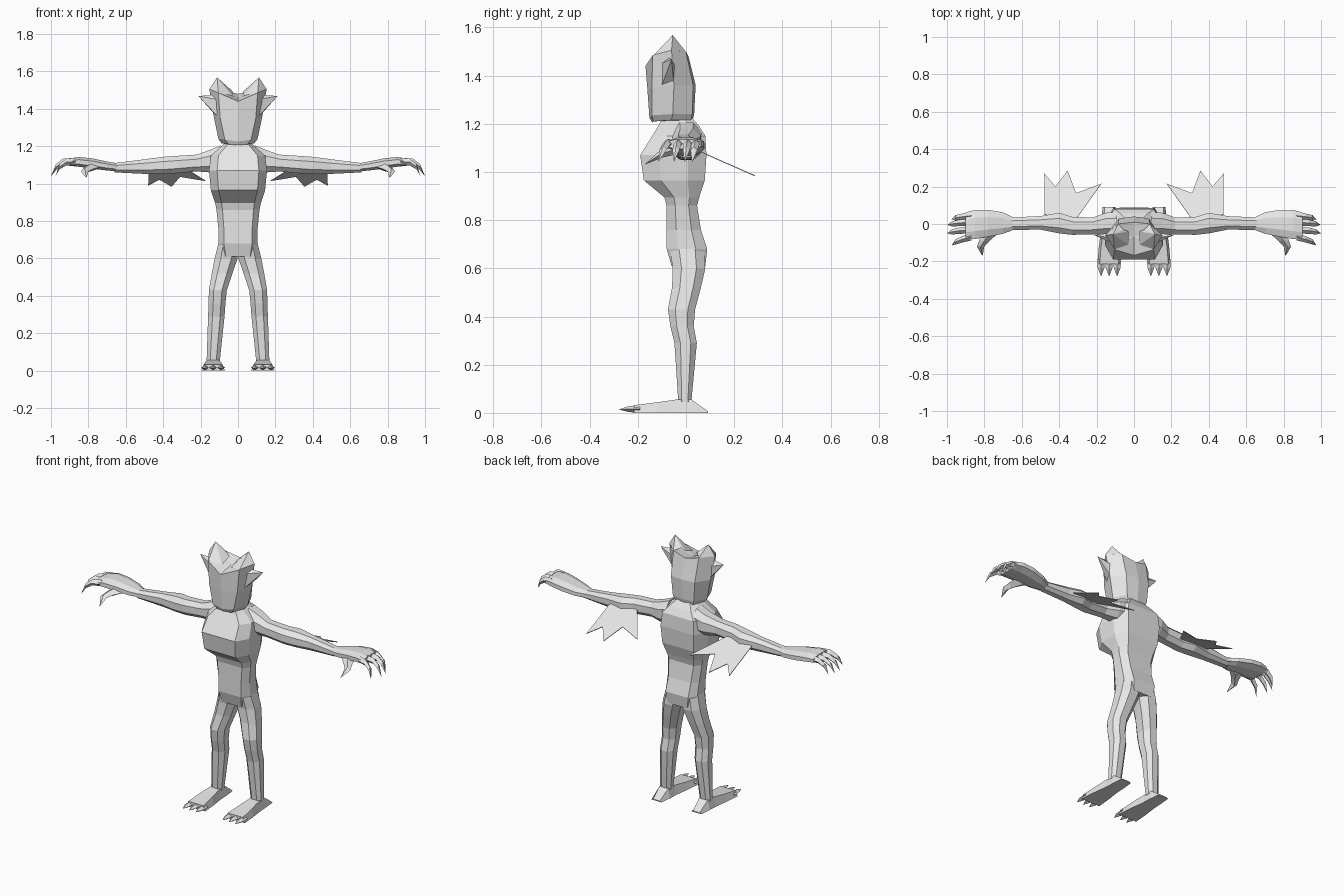
import bpy
import bmesh

grey = bpy.data.materials.new("light_grey")
grey.diffuse_color = (0.8, 0.8, 0.8, 1)


def make(name, verts, faces, mirror=True):
    """Flat-shaded mesh, optionally mirrored across x = 0."""
    me = bpy.data.meshes.new(name)
    bm = bmesh.new()
    vs = [bm.verts.new(v) for v in verts]
    for f in faces:
        bm.faces.new([vs[i] for i in f])
    bmesh.ops.recalc_face_normals(bm, faces=bm.faces)
    bm.to_mesh(me)
    bm.free()
    ob = bpy.data.objects.new(name, me)
    me.materials.append(grey)
    bpy.context.collection.objects.link(ob)
    if mirror:
        mod = ob.modifiers.new("mirror", 'MIRROR')
        mod.use_mirror_merge = False
    return ob


def ring(axis, pos, a0, a1, b0, b1, c=0.27, d=0.27):
    """Octagonal section across an axis; a and b are the other two axes in order."""
    ca, cb = (a1 - a0) * c, (b1 - b0) * d
    pts = [(a0 + ca, b0), (a1 - ca, b0), (a1, b0 + cb), (a1, b1 - cb),
           (a1 - ca, b1), (a0 + ca, b1), (a0, b1 - cb), (a0, b0 + cb)]
    return [{'x': (pos, a, b), 'y': (a, pos, b), 'z': (a, b, pos)}[axis] for a, b in pts]


def diamond(axis, c, r, s):
    """Four-sided section for fingers, toes and claws."""
    x, y, z = c
    if axis == 'x':
        return [(x, y - r, z), (x, y, z - s), (x, y + r, z), (x, y, z + s)]
    return [(x - r, y, z), (x, y, z - s), (x + r, y, z), (x, y, z + s)]


def loft(name, rings, tip=None, mirror=True):
    """Skin a list of equal sections and close the ends, the last with a point if given."""
    n = len(rings[0])
    verts = [p for r in rings for p in r]
    faces = [list(range(n))]
    for k in range(len(rings) - 1):
        for i in range(n):
            j = (i + 1) % n
            faces.append([k * n + i, k * n + j, k * n + n + j, k * n + n + i])
    last = (len(rings) - 1) * n
    if tip:
        verts.append(tip)
        faces += [[last + i, last + (i + 1) % n, len(verts) - 1] for i in range(n)]
    else:
        faces.append([last + i for i in range(n)])
    return make(name, verts, faces, mirror)


# Torso with jutting chest: z, half width, front y, back y
torso = [(0.61, 0.09, -0.06, 0.08), (0.68, 0.105, -0.08, 0.088), (0.76, 0.105, -0.08, 0.062),
         (0.86, 0.115, -0.08, 0.046), (0.895, 0.122, -0.09, 0.055), (0.965, 0.145, -0.175, 0.078),
         (1.07, 0.155, -0.19, 0.085), (1.15, 0.145, -0.14, 0.08), (1.19, 0.10, -0.115, 0.055),
         (1.225, 0.06, -0.10, 0.025)]
loft("torso", [ring('z', z, -h, h, f, b, 0.14, 0.28) for z, h, f, b in torso], mirror=False)

# Legs: z, inner x, outer x, front y, back y
leg = [(0.70, 0.005, 0.10, -0.07, 0.075), (0.60, 0.002, 0.125, -0.055, 0.08),
       (0.52, 0.03, 0.14, -0.058, 0.062), (0.43, 0.06, 0.156, -0.075, 0.038),
       (0.36, 0.067, 0.157, -0.065, 0.032), (0.29, 0.072, 0.16, -0.048, 0.045),
       (0.045, 0.098, 0.168, -0.032, 0.022)]
loft("leg", [ring('z', z, i, o, f, b) for z, i, o, f, b in leg])

# Feet: y, inner x, outer x, top z
foot = [(0.092, 0.10, 0.168, 0.006), (0.022, 0.092, 0.174, 0.056), (-0.035, 0.09, 0.177, 0.056),
        (-0.12, 0.078, 0.188, 0.044), (-0.215, 0.07, 0.196, 0.032)]
loft("foot", [[(i, y, 0), (o, y, 0), (o - 0.012, y, t), (i + 0.012, y, t)] for y, i, o, t in foot])
for k, x in enumerate((0.09, 0.133, 0.176)):
    loft(f"toe_{k + 1}", [diamond('y', (x, -0.19, 0.016), 0.021, 0.015),
                          diamond('y', (x, -0.235, 0.016), 0.018, 0.013)], (x, -0.28, 0.014))

# Arms and palms: x, front y, back y, bottom z, top z
arm = [(0.09, -0.06, 0.065, 1.06, 1.205), (0.15, -0.055, 0.06, 1.06, 1.18),
       (0.22, -0.055, 0.035, 1.065, 1.155), (0.33, -0.058, 0.038, 1.055, 1.148),
       (0.40, -0.05, 0.06, 1.05, 1.143), (0.50, -0.03, 0.042, 1.052, 1.13),
       (0.66, -0.032, 0.035, 1.06, 1.11)]
loft("arm", [ring('x', *a) for a in arm])
palm = [(0.64, -0.03, 0.033, 1.065, 1.108), (0.70, -0.052, 0.062, 1.07, 1.118),
        (0.78, -0.068, 0.076, 1.08, 1.135), (0.85, -0.08, 0.075, 1.09, 1.142),
        (0.90, -0.085, 0.062, 1.095, 1.135)]
loft("palm", [ring('x', *p) for p in palm])

# Hooked fingers: base y, tip x, tip y
for k, (y, tx, ty) in enumerate([(0.045, 0.975, 0.025), (0.01, 0.998, -0.005),
                                 (-0.03, 1.0, -0.05), (-0.068, 0.975, -0.115)]):
    mx, my = 0.87 + (tx - 0.87) * 0.7, y + (ty - y) * 0.6
    loft(f"finger_{k + 1}", [diamond('x', (0.87, y, 1.118), 0.02, 0.02),
                             diamond('x', (mx - 0.025, y + (my - y) * 0.5, 1.115), 0.017, 0.018),
                             diamond('x', (mx + 0.012, my, 1.09), 0.014, 0.015)], (tx, ty, 1.04))

# Thumb with claw
loft("thumb", [diamond('y', (0.765, -0.04, 1.095), 0.05, 0.022),
               diamond('y', (0.80, -0.09, 1.08), 0.028, 0.018),
               diamond('y', (0.82, -0.12, 1.065), 0.02, 0.014)], (0.81, -0.172, 1.03))

# Elbow fins: flat three-pointed sheets sloping down and back
fin = [(0.31, 0.025), (0.175, 0.215), (0.31, 0.165), (0.355, 0.285),
       (0.42, 0.20), (0.48, 0.27), (0.478, 0.05)]
fin_ob = make("elbow_fin", [(x, y, 1.11 - 0.44 * y) for x, y in fin],
              [[0, 1, 2], [0, 2, 3], [0, 3, 4], [0, 4, 6], [4, 5, 6]])
sol = fin_ob.modifiers.new("thickness", 'SOLIDIFY')
sol.thickness = 0.004
sol.offset = 0

# Head: half sections from front centre to back centre, mirrored into full rings
head = [[(0, -0.14, 1.205), (0.05, -0.135, 1.21), (0.088, -0.06, 1.215), (0.06, 0.02, 1.215), (0, 0.028, 1.215)],
        [(0, -0.152, 1.225), (0.07, -0.142, 1.235), (0.105, -0.055, 1.24), (0.07, 0.026, 1.24), (0, 0.034, 1.24)],
        [(0, -0.16, 1.34), (0.095, -0.142, 1.35), (0.13, -0.05, 1.36), (0.08, 0.03, 1.36), (0, 0.04, 1.36)],
        [(0, -0.168, 1.44), (0.105, -0.138, 1.485), (0.153, -0.06, 1.505), (0.085, 0.0, 1.50), (0, 0.01, 1.48)]]
full = [h + [(-x, y, z) for x, y, z in h[3:0:-1]] for h in head]
loft("head", full, (0, -0.065, 1.462), mirror=False)

# Horned crests with a notch between them
crest = [(0.153, -0.06, 1.505), (0.105, -0.135, 1.484), (0.03, -0.11, 1.47),
         (0.03, -0.04, 1.495), (0.055, -0.03, 1.512), (0.085, 0.0, 1.498)]
loft("horn_crest", [crest], (0.112, -0.055, 1.568))

# Pointed ears
loft("ear", [[(0.11, -0.105, 1.45), (0.115, -0.075, 1.475), (0.12, -0.045, 1.44),
              (0.115, -0.05, 1.36), (0.11, -0.10, 1.36)]], (0.212, -0.06, 1.468))
